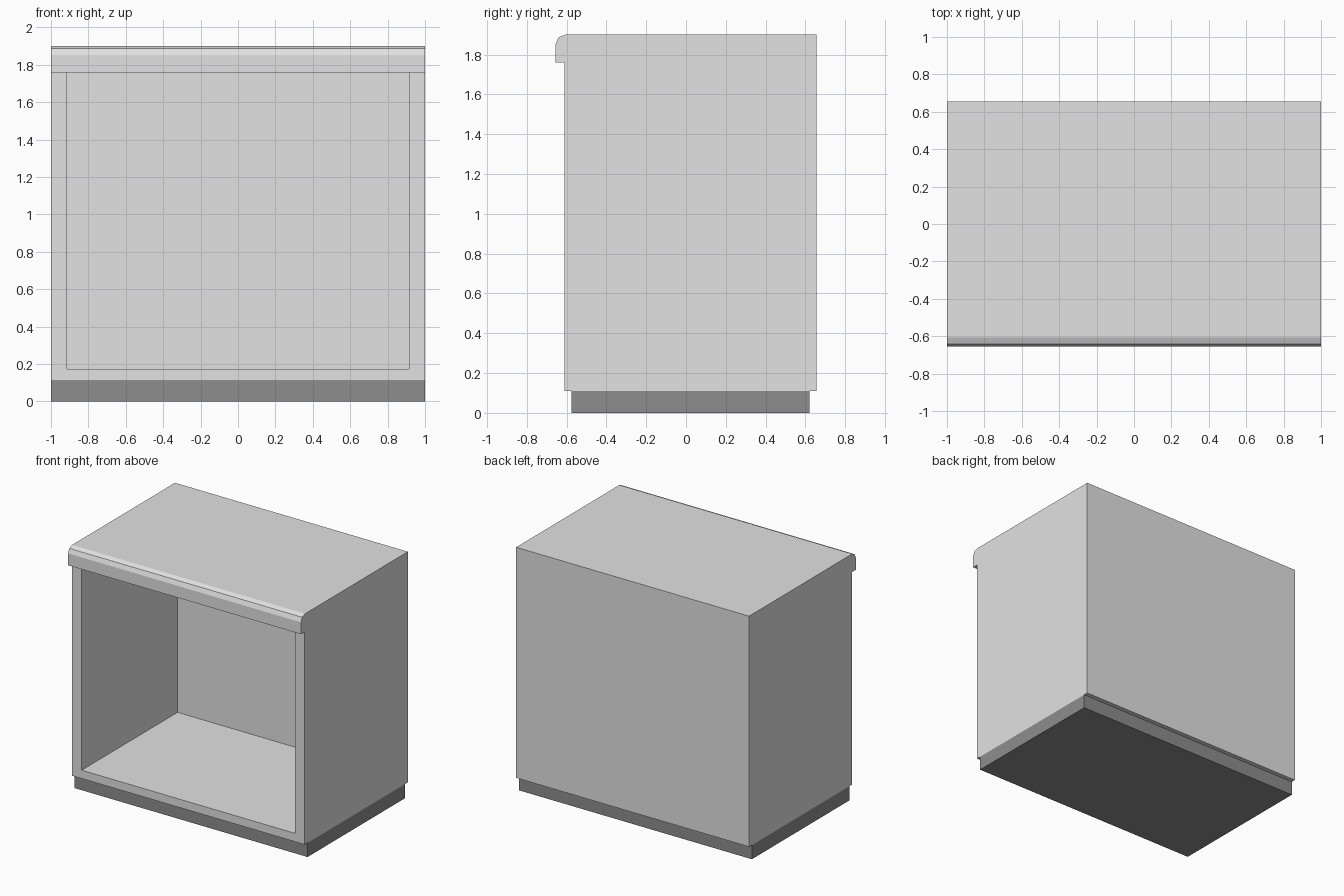
import bpy, bmesh
from mathutils import Vector

if "Cube" in bpy.data.objects:
    bpy.data.objects.remove(bpy.data.objects["Cube"])


def make_material(name, value):
    mat = bpy.data.materials.new(name)
    mat.diffuse_color = (value, value, value, 1.0)
    mat.use_nodes = True
    mat.node_tree.nodes["Principled BSDF"].inputs["Base Color"].default_value = mat.diffuse_color
    return mat


def extrude_profile(profile, half_width):
    """Extrude a (y, z) side profile along x, centred on x = 0."""
    bm = bmesh.new()
    face = bm.faces.new([bm.verts.new((-half_width, y, z)) for y, z in profile])
    ext = bmesh.ops.extrude_face_region(bm, geom=[face], use_keep_orig=True)
    verts = [g for g in ext["geom"] if isinstance(g, bmesh.types.BMVert)]
    bmesh.ops.translate(bm, verts=verts, vec=(2 * half_width, 0, 0))
    bmesh.ops.recalc_face_normals(bm, faces=bm.faces[:])
    return bm


def finish(bm, name, mat):
    bmesh.ops.recalc_face_normals(bm, faces=bm.faces[:])
    mesh = bpy.data.meshes.new(name)
    bm.to_mesh(mesh)
    bm.free()
    mesh.materials.append(mat)
    obj = bpy.data.objects.new(name, mesh)
    bpy.context.collection.objects.link(obj)
    return obj


light_grey = make_material("light grey", 0.76)
dark_grey = make_material("dark grey", 0.27)

FRONT, BACK = -0.61, 0.655
BASE, LIP, TOP = 0.11, 1.76, 1.90
NOSE = -0.655

# Cabinet body with the worktop's rounded front lip, as one side profile
body = extrude_profile([
    (FRONT, BASE), (BACK, BASE), (BACK, TOP), (-0.607, TOP),
    (-0.641, 1.886), (NOSE, 1.852), (NOSE, LIP), (FRONT, LIP)], 1.0)


def front_panel():
    """Middle face of the cabinet front, reaching up to the lip."""
    faces = [f for f in body.faces if f.normal.y < -0.9
             and abs(f.calc_center_median().y - FRONT) < 1e-4]
    return min(faces, key=lambda f: (round(abs(f.calc_center_median().x), 3),
                                     -f.calc_center_median().z))


# Open compartment: cut the opening in the front face, then push it inwards
for co, no in (((-0.915, 0, 0), (1, 0, 0)), ((0.915, 0, 0), (1, 0, 0)),
               ((0, 0, 0.175), (0, 0, 1))):
    f = front_panel()
    bmesh.ops.bisect_plane(body, geom=[f] + f.edges[:] + f.verts[:],
                           plane_co=Vector(co), plane_no=Vector(no))
    body.normal_update()

opening = front_panel()
ext = bmesh.ops.extrude_face_region(body, geom=[opening])
if opening.is_valid:
    bmesh.ops.delete(body, geom=[opening], context="FACES_ONLY")
inner = [g for g in ext["geom"] if isinstance(g, bmesh.types.BMVert)]
bmesh.ops.translate(body, verts=inner, vec=(0, 1.175, 0))
finish(body, "cabinet_body", light_grey)

# Recessed plinth
plinth = extrude_profile([(-0.575, 0), (0.62, 0), (0.62, BASE), (-0.575, BASE)], 1.0)
finish(plinth, "plinth", dark_grey)
